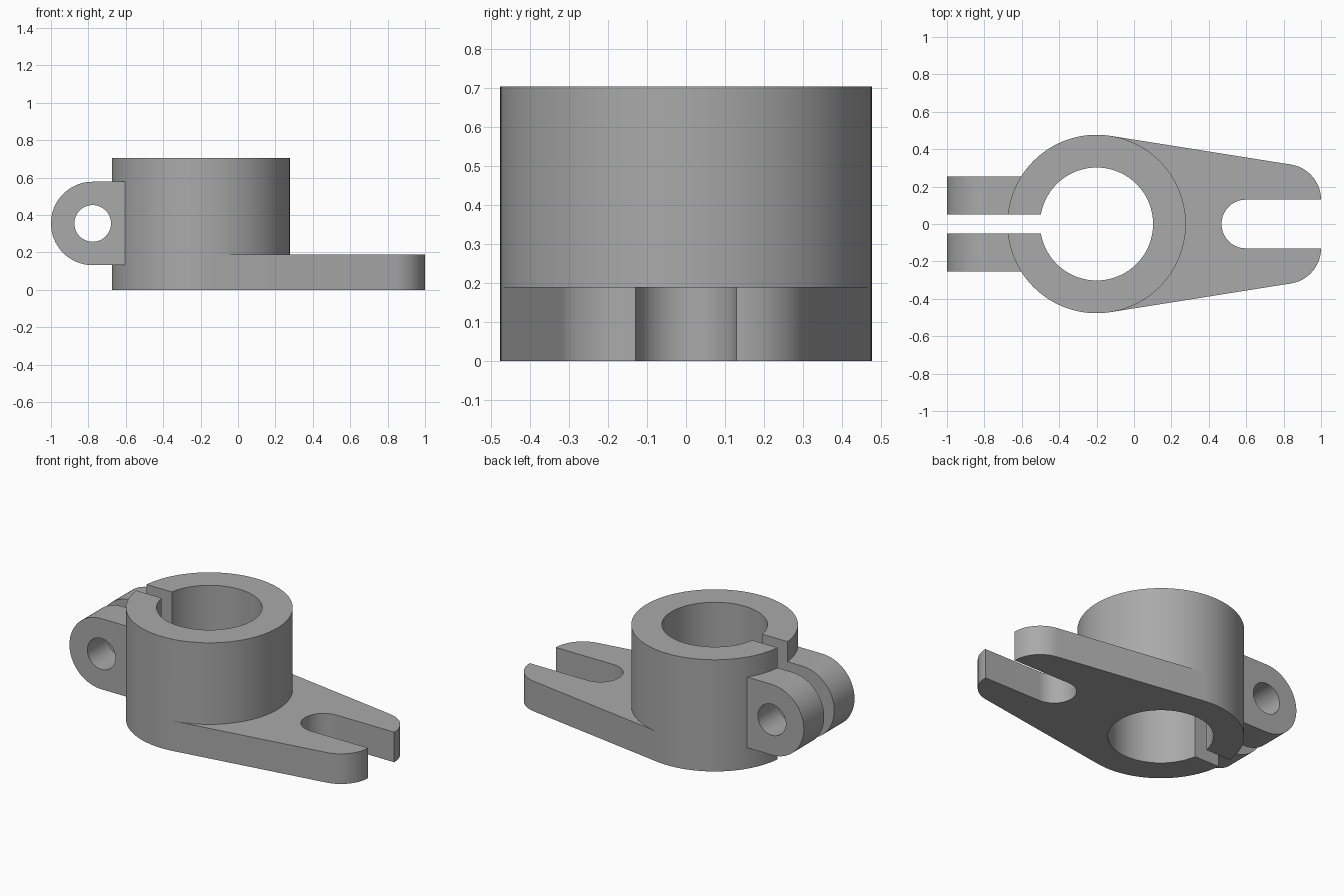
import bpy, bmesh
from math import pi, cos, sin, atan2, acos, hypot, radians
from mathutils import Matrix, Vector

cube = bpy.data.objects.get("Cube")
if cube:
    bpy.data.objects.remove(cube, do_unlink=True)

# Main dimensions
COLLAR_X, COLLAR_R, BORE_R, COLLAR_H = -0.2, 0.477, 0.302, 0.705
PLATE_H, TIP_X, TIP_R, SLOT_X, SLOT_R = 0.19, 0.81, 0.19, 0.598, 0.13
EAR_X, EAR_Z, EAR_R, EAR_Y, PIN_R = -0.777, 0.355, 0.223, 0.253, 0.098
GAP = 0.05

steel = bpy.data.materials.new("grey_steel")
steel.use_nodes = True
steel.diffuse_color = (0.4, 0.4, 0.4, 1)
steel.node_tree.nodes["Principled BSDF"].inputs["Base Color"].default_value = (0.4, 0.4, 0.4, 1)


def arc(cx, cy, r, start, end, steps):
    return [(cx + r * cos(start + (end - start) * i / steps),
             cy + r * sin(start + (end - start) * i / steps)) for i in range(steps + 1)]


def prism(name, outline, low, high, along_y=False):
    """Extrude a closed outline along z, or along y for outlines drawn in x-z."""
    bm = bmesh.new()
    face = bm.faces.new([bm.verts.new((x, y, low)) for x, y in outline])
    moved = bmesh.ops.extrude_face_region(bm, geom=[face])["geom"]
    bmesh.ops.translate(bm, vec=Vector((0, 0, high - low)),
                        verts=[v for v in moved if isinstance(v, bmesh.types.BMVert)])
    if along_y:
        bmesh.ops.transform(bm, matrix=Matrix.Rotation(pi / 2, 4, "X"), verts=bm.verts)
    bmesh.ops.recalc_face_normals(bm, faces=bm.faces)
    mesh = bpy.data.meshes.new(name)
    bm.to_mesh(mesh)
    bm.free()
    mesh.materials.append(steel)
    obj = bpy.data.objects.new(name, mesh)
    bpy.context.collection.objects.link(obj)
    return obj


def disc(cx, cy, r, steps):
    return arc(cx, cy, r, 0, 2 * pi, steps)[:-1]


def combine(target, tool, operation):
    mod = target.modifiers.new(tool.name, "BOOLEAN")
    mod.operation, mod.solver, mod.object = operation, "EXACT", tool
    bpy.context.view_layer.objects.active = target
    bpy.ops.object.modifier_apply(modifier=mod.name)
    bpy.data.objects.remove(tool, do_unlink=True)


# Round collar
bracket = prism("clamp_bracket", disc(COLLAR_X, 0, COLLAR_R, 128), 0, COLLAR_H)

# Forked plate: sides tangent to the collar and to the rounded tips
dx, dy = TIP_X - COLLAR_X, SLOT_R
tangent = atan2(dy, dx) + acos((COLLAR_R - TIP_R) / hypot(dx, dy))
upper = [(COLLAR_X + COLLAR_R * cos(tangent), COLLAR_R * sin(tangent))]
upper += arc(TIP_X, SLOT_R, TIP_R, tangent, 0, 20)
lower = [(x, -y) for x, y in reversed(upper)]
slot = arc(SLOT_X, 0, SLOT_R, pi / 2, 3 * pi / 2, 32)
combine(bracket, prism("forked_plate", upper + slot + lower, 0, PLATE_H), "UNION")

# Clamp ears as one block, later split by the gap
ear = arc(EAR_X, EAR_Z, EAR_R, pi / 2, 3 * pi / 2, 40)
ear += [(-0.55, EAR_Z - EAR_R), (-0.55, EAR_Z + EAR_R)]
combine(bracket, prism("clamp_ears", ear, -EAR_Y, EAR_Y, True), "UNION")

# Bore, clamp gap and pin hole
combine(bracket, prism("bore", disc(COLLAR_X, 0, BORE_R, 96), -0.1, 1), "DIFFERENCE")
gap = [(-1.1, -GAP), (-0.3, -GAP), (-0.3, GAP), (-1.1, GAP)]
combine(bracket, prism("clamp_gap", gap, -0.1, 1), "DIFFERENCE")
combine(bracket, prism("pin_hole", disc(EAR_X, EAR_Z, PIN_R, 48), -0.5, 0.5, True), "DIFFERENCE")

# Smooth the round walls, keep the edges sharp
bpy.ops.object.select_all(action="DESELECT")
bracket.select_set(True)
bpy.context.view_layer.objects.active = bracket
bpy.ops.object.shade_smooth_by_angle(angle=radians(30))
